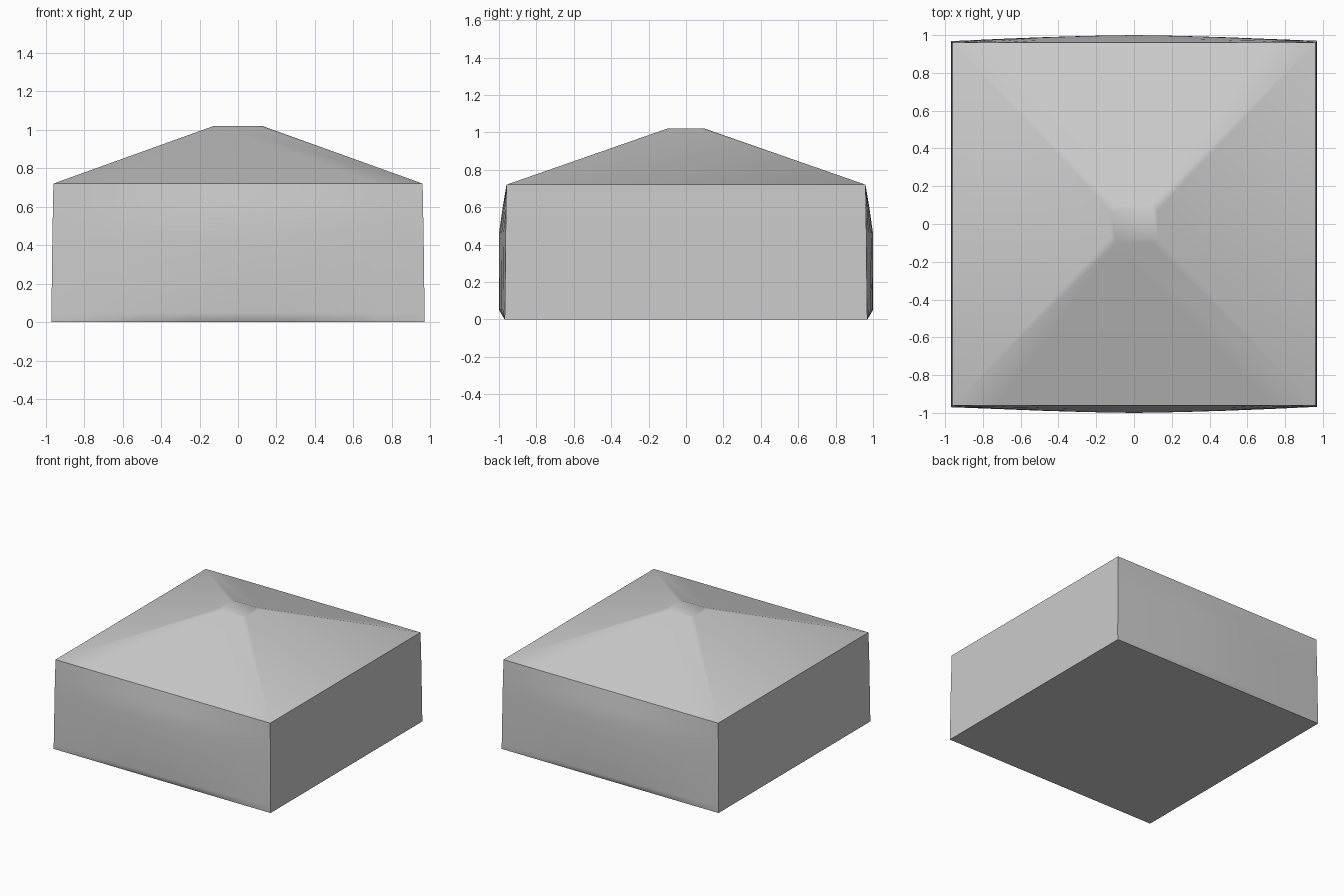
import bpy, bmesh, math

cube = bpy.data.objects.get("Cube")
if cube:
    bpy.data.objects.remove(cube, do_unlink=True)

# Single grey material
grey = bpy.data.materials.new("plain grey")
grey.use_nodes = True
colour = (0.6, 0.6, 0.6, 1)
grey.diffuse_color = colour
grey.node_tree.nodes["Principled BSDF"].inputs["Base Color"].default_value = colour

COLS = 9  # points along each bowed wall
bm = bmesh.new()


def wall_ring(z, half_x, half_y, bow):
    """Rectangle whose front and back edges bow outwards."""
    ring = []
    for side in (-1, 1):
        for i in range(COLS):
            t = 2 * i / (COLS - 1) - 1
            x = -side * t * half_x
            y = side * (half_y + bow * (1 - abs(t) ** 1.5))
            ring.append(bm.verts.new((x, y, z)))
    return ring


# Walls: height, half width, half depth, bow
levels = [(0, 0.97, 0.97, 0), (0.05, 0.97, 0.968, 0.032),
          (0.46, 0.965, 0.964, 0.036), (0.6, 0.962, 0.962, 0.018),
          (0.72, 0.96, 0.96, 0)]
rings = [wall_ring(*level) for level in levels]
for low, high in zip(rings, rings[1:]):
    for i in range(len(low)):
        j = (i + 1) % len(low)
        bm.faces.new((low[i], low[j], high[j], high[i]))
bm.faces.new(list(reversed(rings[0])))

# Roof cap: small flat top with clipped corners, anticlockwise from front left
eave = rings[-1]
cx, cy, clip, top = 0.125, 0.1, 0.03, 1.02
cap = []
for sx, sy in ((-1, -1), (1, -1), (1, 1), (-1, 1)):
    pair = [(sx * cx, sy * (cy - clip), top), (sx * (cx - clip), sy * cy, top)]
    if sx * sy < 0:
        pair.reverse()
    cap += [bm.verts.new(p) for p in pair]
bm.faces.new(cap)

# Roof slopes between the eaves and the cap
bm.faces.new(eave[:COLS] + [cap[2], cap[1]])
bm.faces.new((eave[COLS - 1], eave[COLS], cap[4], cap[3]))
bm.faces.new(eave[COLS:] + [cap[6], cap[5]])
bm.faces.new((eave[-1], eave[0], cap[0], cap[7]))

# Narrow softened hips at the four corners
for k, corner in enumerate((eave[0], eave[COLS - 1], eave[COLS], eave[-1])):
    bm.faces.new((corner, cap[2 * k + 1], cap[2 * k]))

bmesh.ops.recalc_face_normals(bm, faces=bm.faces[:])
mesh = bpy.data.meshes.new("hipped_block")
bm.to_mesh(mesh)
bm.free()
mesh.materials.append(grey)
block = bpy.data.objects.new("hipped_block", mesh)
bpy.context.collection.objects.link(block)

# Smooth shading with sharp eaves and corners
bpy.ops.object.select_all(action="DESELECT")
block.select_set(True)
bpy.context.view_layer.objects.active = block
bpy.ops.object.shade_smooth_by_angle(angle=math.radians(35))
weighted = block.modifiers.new("weighted_normals", "WEIGHTED_NORMAL")
weighted.keep_sharp = True
